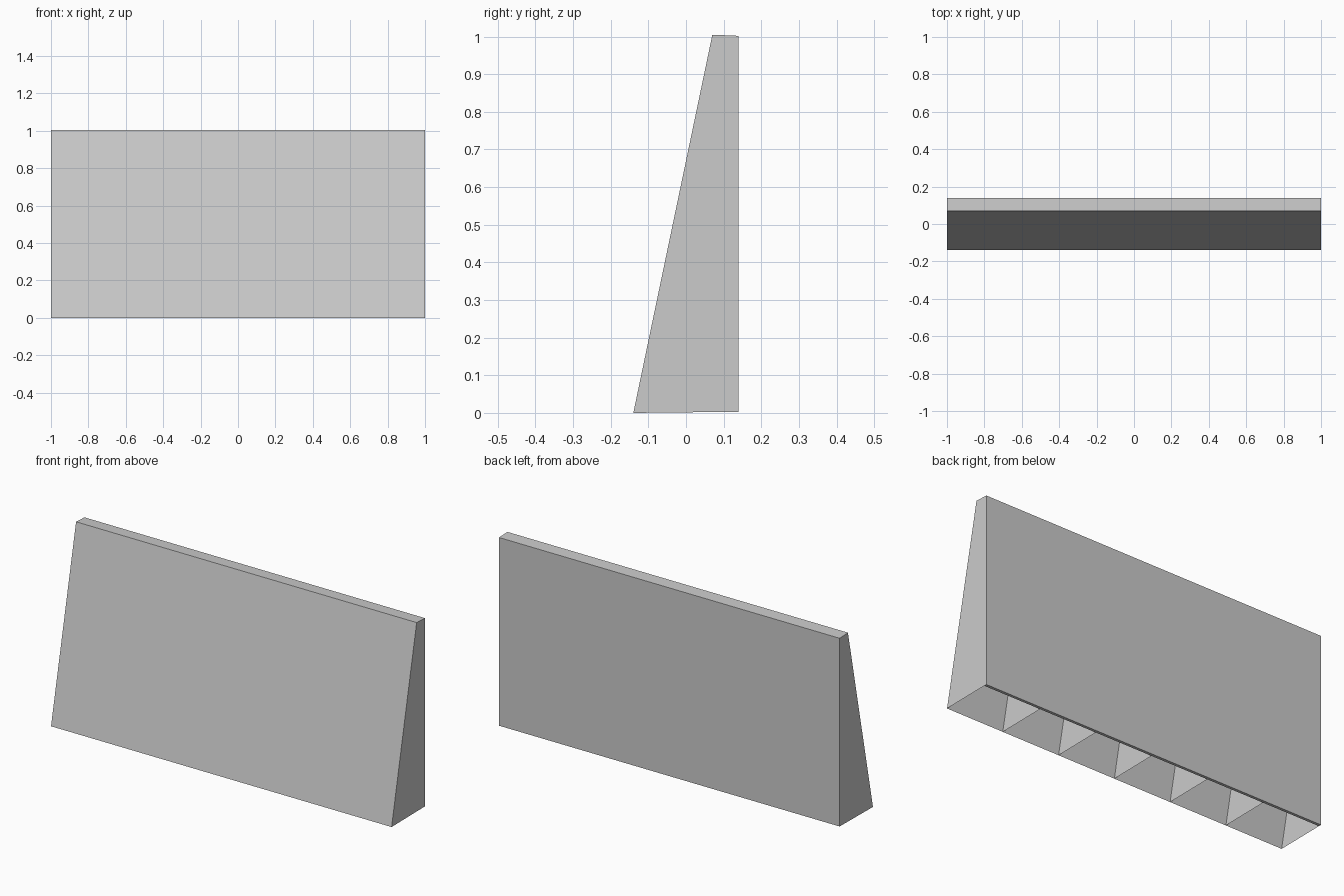
import bpy, bmesh

if "Cube" in bpy.data.objects:
    bpy.data.objects.remove(bpy.data.objects["Cube"])

grey = bpy.data.materials.new("light grey")
grey.diffuse_color = (0.6, 0.6, 0.6, 1)
grey.use_nodes = True
grey.node_tree.nodes["Principled BSDF"].inputs["Base Color"].default_value = grey.diffuse_color

# Side outline (y, z): sloped front, upright back, open underside
FB, FT = (-0.14, 0.0), (0.07, 1.005)
BT, BB = (0.14, 1.002), (0.14, 0.003)
THICK = 0.015


def make(name, polys):
    bm = bmesh.new()
    for p in polys:
        bm.faces.new([bm.verts.new(v) for v in p])
    bmesh.ops.remove_doubles(bm, verts=bm.verts, dist=1e-5)
    me = bpy.data.meshes.new(name)
    bm.to_mesh(me)
    bm.free()
    me.materials.append(grey)
    ob = bpy.data.objects.new(name, me)
    bpy.context.collection.objects.link(ob)
    return ob


def strip(a, b):
    """Full-width sheet between two outline points."""
    return [(-1, *a), (1, *a), (1, *b), (-1, *b)]


# Thin sheets: sloped front and narrow top
make("front_panel", [strip(FB, FT)])
make("top_panel", [strip(FT, BT)])

# Back board with a little thickness
IB, IT = (BB[0] - THICK, BB[1]), (BT[0] - THICK, BT[1])
make("back_panel", [strip(BT, BB), strip(BB, IB), strip(IB, IT)])

# End walls
for name, x in (("left_end", -1), ("right_end", 1)):
    pts = [(x, *p) for p in (FB, BB, BT, FT)]
    make(name, [pts if x > 0 else pts[::-1]])

# Inner ribs dividing the hollow into six bays
for i in range(1, 6):
    x = -1 + i / 3
    make(f"rib_{i}", [[(x, *p) for p in (FB, IB, IT, FT)]])
